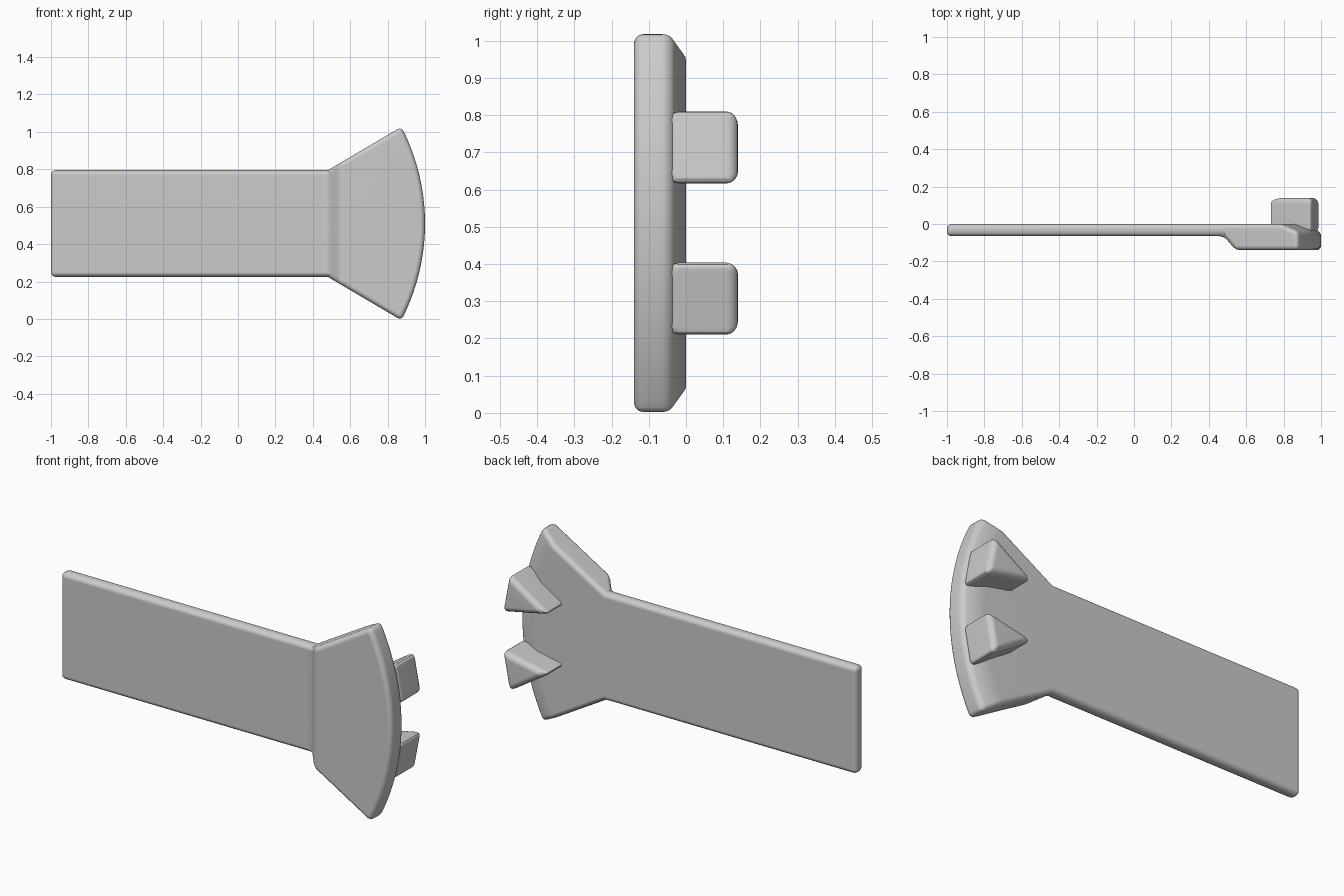
import bpy, bmesh, math
from mathutils import Vector

old = bpy.data.objects.get("Cube")
if old:
    bpy.data.objects.remove(old, do_unlink=True)

# Single material
grey = bpy.data.materials.new("plain grey")
grey.use_nodes = True
colour = (0.6, 0.6, 0.6, 1)
grey.diffuse_color = colour
grey.node_tree.nodes["Principled BSDF"].inputs["Base Color"].default_value = colour

MID = 0.51            # height of the symmetry line
RADIUS = 1.12         # rim arc, ending at x = 1
HUB = 1 - RADIUS      # x of the arc centre
HALF = 0.285          # half height of the handle
NECK = 0.48           # x where the head flares out
FLARE = math.radians(30.5)
STEPS = 20


def finish(name, bm, width):
    """Turn a bmesh into a rounded, smoothly shaded object."""
    bmesh.ops.recalc_face_normals(bm, faces=bm.faces)
    mesh = bpy.data.meshes.new(name)
    bm.to_mesh(mesh)
    bm.free()
    mesh.materials.append(grey)
    ob = bpy.data.objects.new(name, mesh)
    bpy.context.collection.objects.link(ob)
    bpy.ops.object.select_all(action='DESELECT')
    ob.select_set(True)
    bpy.context.view_layer.objects.active = ob
    bevel = ob.modifiers.new("round edges", 'BEVEL')
    bevel.width = width
    bevel.segments = 4
    bevel.limit_method = 'ANGLE'
    bevel.angle_limit = math.radians(35)
    bpy.ops.object.modifier_apply(modifier=bevel.name)
    bpy.ops.object.shade_smooth_by_angle(angle=math.radians(25))
    weighted = ob.modifiers.new("flat faces", 'WEIGHTED_NORMAL')
    weighted.keep_sharp = True
    return ob


def flare_hit(r):
    """Angle at which the flared side meets an arc of radius r."""
    p = Vector((NECK - HUB, HALF))
    d = Vector((math.cos(FLARE), math.sin(FLARE)))
    b = p.dot(d)
    hit = p + d * (-b + math.sqrt(b * b - p.dot(p) + r * r))
    return math.atan2(hit.y, hit.x)


# Handle and fan-shaped head in one piece
bm = bmesh.new()


def vert(x, y, z):
    return bm.verts.new((x, y, MID + z))


def arc(r, y):
    a = flare_hit(r)
    angles = [a * (2 * i / STEPS - 1) for i in range(STEPS + 1)]
    return [vert(HUB + r * math.cos(t), y, r * math.sin(t)) for t in angles]


def pair(x, y, z):
    return vert(x, y, -z), vert(x, y, z)


BACK, HANDLE_FRONT, HEAD_FRONT = 0, -0.065, -0.14
SLOPE = 0.065
end_back = pair(-1, BACK, HALF)
end_front = pair(-1, HANDLE_FRONT, HALF)
neck_back = pair(NECK, BACK, HALF)
neck_front = pair(NECK, HANDLE_FRONT, HALF)
step_front = pair(NECK + SLOPE, HEAD_FRONT, HALF + SLOPE * math.tan(FLARE))
rims = [arc(RADIUS - 0.11, BACK), arc(RADIUS, -0.04), arc(RADIUS, HEAD_FRONT)]

bm.faces.new([end_back[0], neck_back[0], *rims[0], neck_back[1], end_back[1]])
bm.faces.new([step_front[0], *rims[2], step_front[1]])
for a, b in ((end_back, end_front), (end_front, neck_front), (neck_front, step_front)):
    bm.faces.new([a[0], a[1], b[1], b[0]])
for side, tip in ((0, 0), (1, -1)):
    bm.faces.new([end_back[side], neck_back[side], neck_front[side], end_front[side]])
    bm.faces.new([neck_back[side], *[rim[tip] for rim in rims],
                  step_front[side], neck_front[side]])
for a, b in zip(rims, rims[1:]):
    for i in range(STEPS):
        bm.faces.new([a[i], a[i + 1], b[i + 1], b[i]])
finish("handle_and_head", bm, 0.025)

# Two wedge teeth on the back, each pointing towards the arc centre
for name, sign in (("upper_tooth", 1), ("lower_tooth", -1)):
    bm = bmesh.new()
    turn = sign * math.radians(10.7)
    base = []
    for r, w in ((0.85, 0), (1.11, -0.107), (1.11, 0.107)):
        x = HUB + r * math.cos(turn) - w * math.sin(turn)
        z = r * math.sin(turn) + w * math.cos(turn)
        base.append(vert(x, -0.05, z))
    face = bm.faces.new(base)
    out = bmesh.ops.extrude_face_region(bm, geom=[face])
    moved = [g for g in out["geom"] if isinstance(g, bmesh.types.BMVert)]
    bmesh.ops.translate(bm, verts=moved, vec=(0, 0.19, 0))
    finish(name, bm, 0.03)
